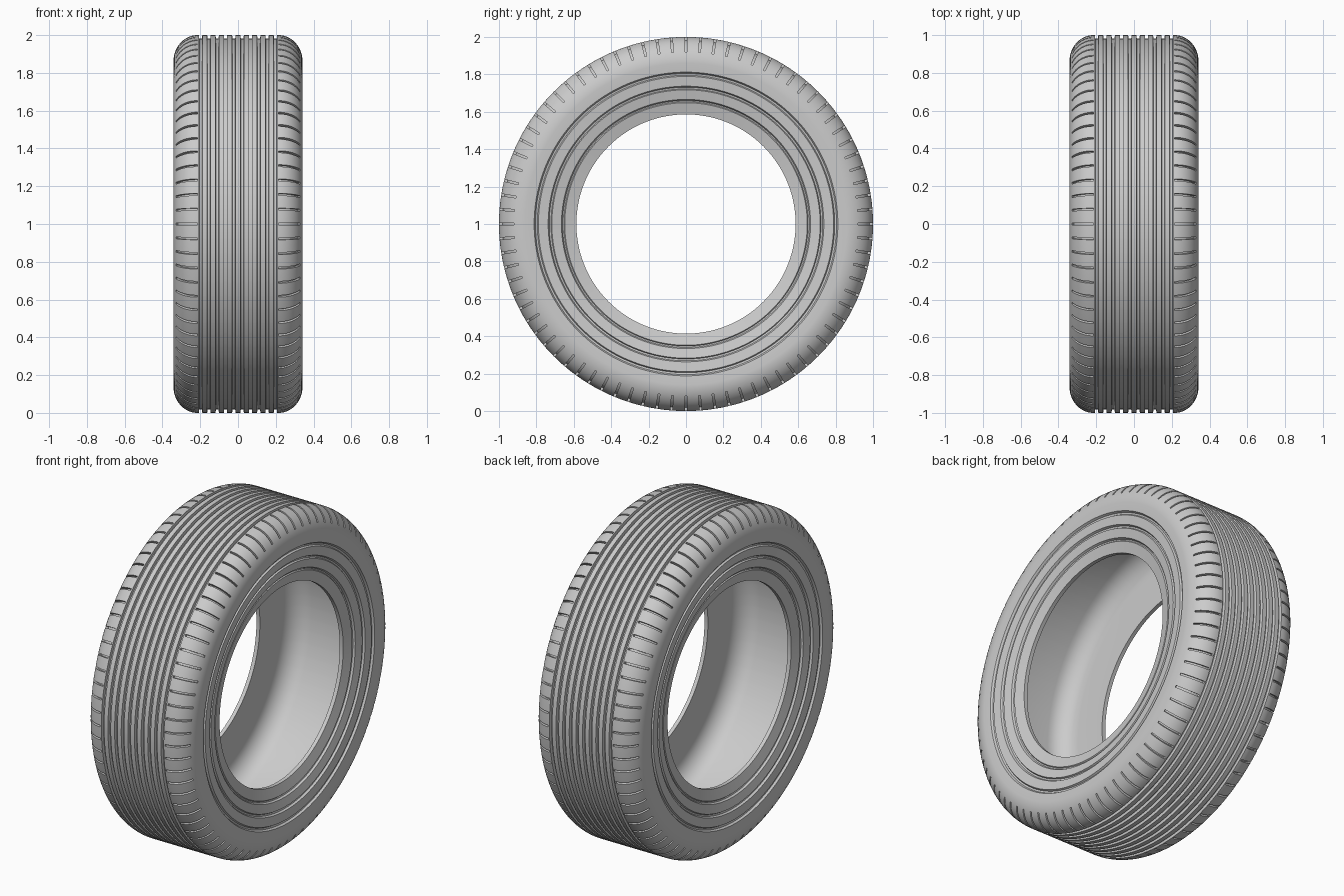
import bpy, bmesh, math
from mathutils import Vector

if "Cube" in bpy.data.objects:
    bpy.data.objects.remove(bpy.data.objects["Cube"])

PITCHES = 80          # shoulder slots per side
SLOT = 0.011          # slot width (radians)

def arc(cx, cr, ax, ar, a0, a1, n):
    return [(cx + ax * math.cos(math.radians(a0 + (a1 - a0) * i / n)),
             cr + ar * math.sin(math.radians(a0 + (a1 - a0) * i / n))) for i in range(n + 1)]

# Half cross-section (x, radius), from tread centre over the shoulder and into the cavity
half = []
for i in range(5):                                   # circumferential tread grooves
    c = 0.022 + 0.044 * i
    half += [(c - 0.009, 1.0), (c - 0.007, 0.982), (c + 0.007, 0.982), (c + 0.009, 1.0)]
s0 = len(half)
half += arc(0.215, 0.86, 0.127, 0.14, 90, 0, 14)     # rounded shoulder
s1 = s0 + 10
# stepped sidewall with ring grooves
half += [(0.338, 0.812), (0.326, 0.805), (0.324, 0.795), (0.334, 0.789),
         (0.328, 0.737), (0.316, 0.731), (0.314, 0.722), (0.323, 0.717),
         (0.312, 0.666), (0.300, 0.660), (0.298, 0.653), (0.304, 0.648)]
# bead and inner cavity
half += [(0.288, 0.586), (0.265, 0.586), (0.265, 0.79)]
half += arc(0.15, 0.79, 0.115, 0.12, 0, 90, 8)[1:]

n = len(half)
profile = half + [(-x, r) for x, r in reversed(half)]
N = len(profile)
slot_rows = set(range(s0, s1)) | {2 * n - 2 - j for j in range(s0, s1)}

# Columns: one narrow slot column and two land columns for each pitch
step = 2 * math.pi / PITCHES
angles = []
for k in range(PITCHES):
    angles += [k * step - SLOT / 2, k * step + SLOT / 2, (k + 0.5) * step]
C = len(angles)

# Revolve the closed cross-section about the x axis
bm = bmesh.new()
cols = [[bm.verts.new((x, r * math.cos(a), 1 + r * math.sin(a))) for x, r in profile] for a in angles]
slots = []
for c in range(C):
    A, B = cols[c], cols[(c + 1) % C]
    for j in range(N):
        k = (j + 1) % N
        f = bm.faces.new((A[j], A[k], B[k], B[j]))
        if c % 3 == 0 and j in slot_rows:
            slots.append(f)

# Sink the shoulder slots
out = bmesh.ops.extrude_face_region(bm, geom=slots)
for v in [g for g in out["geom"] if isinstance(g, bmesh.types.BMVert)]:
    radial = Vector((0, v.co.y, v.co.z - 1)).normalized()
    x = abs(v.co.x) - 0.215
    d = (radial * 0.8 + Vector((math.copysign(max(x, 0) * 6, v.co.x), 0, 0))).normalized()
    v.co -= d * 0.018
bmesh.ops.delete(bm, geom=[f for f in slots if f.is_valid], context='FACES')
bmesh.ops.recalc_face_normals(bm, faces=bm.faces[:])

mesh = bpy.data.meshes.new("tyre")
bm.to_mesh(mesh)
bm.free()
tyre = bpy.data.objects.new("tyre", mesh)
bpy.context.collection.objects.link(tyre)
bpy.context.view_layer.objects.active = tyre
tyre.select_set(True)
bpy.ops.object.shade_smooth_by_angle(angle=math.radians(30))
